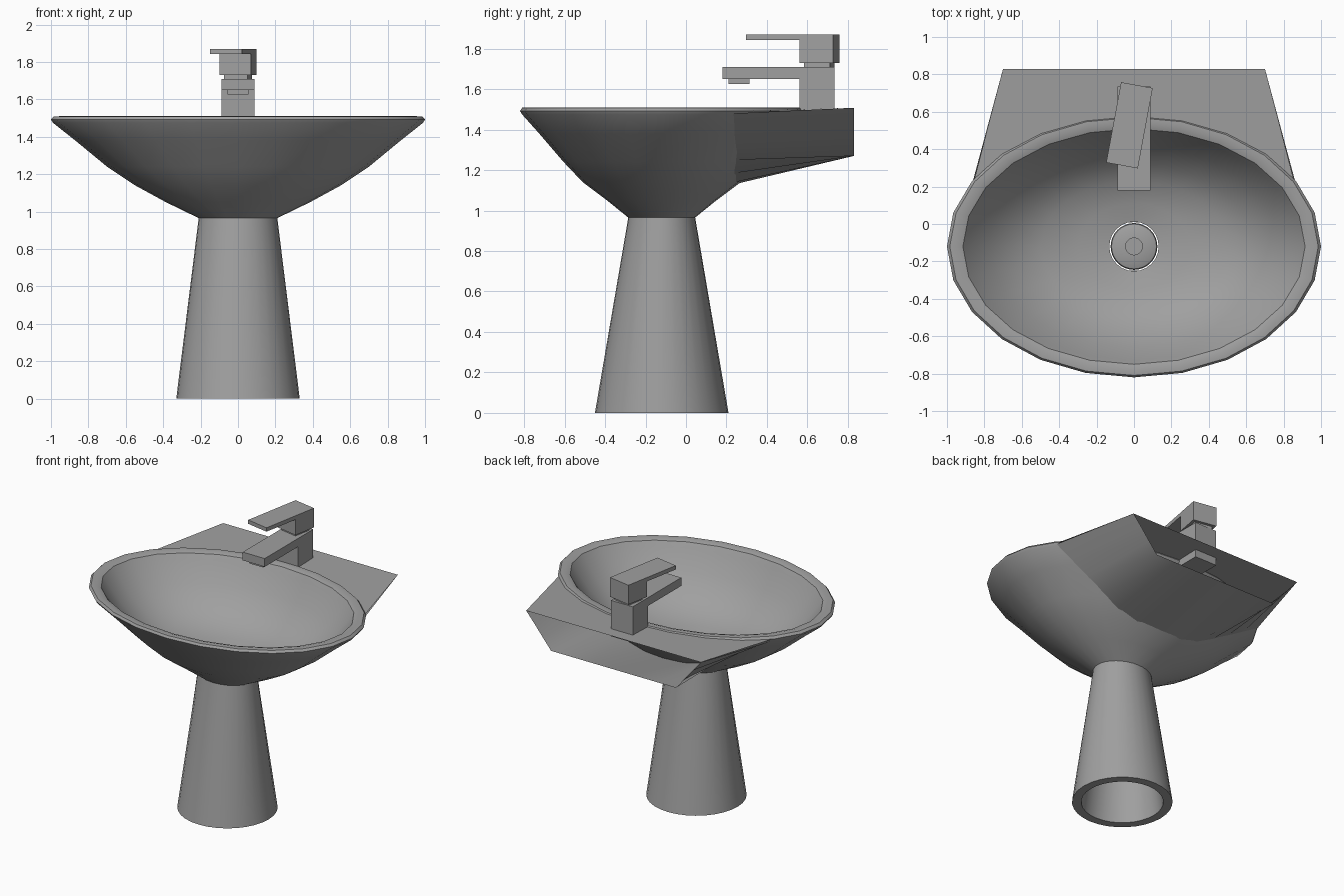
import bpy, bmesh, math
from mathutils import Matrix

if "Cube" in bpy.data.objects:
    bpy.data.objects.remove(bpy.data.objects["Cube"])

CY = -0.12   # bowl and pedestal axis
SEG = 24

grey = bpy.data.materials.new("grey ceramic")
grey.diffuse_color = (0.35, 0.35, 0.35, 1)
grey.use_nodes = True
grey.node_tree.nodes["Principled BSDF"].inputs["Base Color"].default_value = grey.diffuse_color


def finish(name, bm, smooth=True, recalc=True):
    if recalc:
        bmesh.ops.recalc_face_normals(bm, faces=bm.faces)
    me = bpy.data.meshes.new(name)
    bm.to_mesh(me)
    bm.free()
    ob = bpy.data.objects.new(name, me)
    bpy.context.collection.objects.link(ob)
    me.materials.append(grey)
    if smooth:
        bpy.ops.object.select_all(action='DESELECT')
        ob.select_set(True)
        bpy.context.view_layer.objects.active = ob
        bpy.ops.object.shade_smooth_by_angle(angle=math.radians(35))
    return ob


def oval(name, rings, seg=SEG, closed=False, cap=False):
    """Loft elliptical rings (rx, ry, z) around the bowl axis."""
    bm = bmesh.new()
    loops = []
    for rx, ry, z in rings:
        loops.append([bm.verts.new((rx * math.cos(2 * math.pi * i / seg),
                                    CY + ry * math.sin(2 * math.pi * i / seg), z))
                      for i in range(seg)])
    pairs = list(zip(loops, loops[1:])) + ([(loops[-1], loops[0])] if closed else [])
    for a, b in pairs:
        for i in range(seg):
            j = (i + 1) % seg
            bm.faces.new((a[i], a[j], b[j], b[i]))
    if cap:
        bm.faces.new(loops[-1])
    return finish(name, bm)


def ruled(name, a, b):
    """Strip of quads between two point rows."""
    bm = bmesh.new()
    va, vb = [bm.verts.new(p) for p in a], [bm.verts.new(p) for p in b]
    for i in range(len(a) - 1):
        bm.faces.new((va[i], va[i + 1], vb[i + 1], vb[i]))
    return finish(name, bm, recalc=False)


def box(name, lo, hi, pivot=(0, 0), angle=0):
    bm = bmesh.new()
    bmesh.ops.create_cube(bm, size=1)
    for v in bm.verts:
        v.co = [lo[k] + (v.co[k] + 0.5) * (hi[k] - lo[k]) for k in range(3)]
    bm.transform(Matrix.Translation((pivot[0], pivot[1], 0)) @ Matrix.Rotation(angle, 4, 'Z'))
    return finish(name, bm, smooth=False)


# Basin: outer shell, rounded rim, inner bowl down to the drain hole
outer = [(0.21, 0.165, 0.965), (0.385, 0.27, 1.05), (0.55, 0.39, 1.14),
         (0.70, 0.485, 1.24), (0.87, 0.605, 1.38), (0.99, 0.69, 1.475)]
rim = [(1.0, 0.70, 1.492), (0.985, 0.69, 1.508), (0.95, 0.66, 1.51), (0.915, 0.63, 1.50)]
inner = [(0.89, 0.61, 1.465), (0.78, 0.54, 1.33), (0.64, 0.44, 1.22),
         (0.50, 0.35, 1.15), (0.30, 0.23, 1.11), (0.132, 0.132, 1.09)]
oval("basin", outer + rim + inner)

# Deck: flat ledge from the rim to the straight back edge
arc = [math.radians(30 + 15 * i) for i in range(9)]
front = [(0.99 * math.cos(t), CY + 0.69 * math.sin(t), 1.48 + 0.02 * math.sin(t)) for t in arc]
back = [(0.70 - 0.175 * i, 0.83, 1.508) for i in range(9)]
ruled("deck", back, front)

# Skirt: open-backed flared shell below the deck, running into the basin
half_front = [(0.86, 0.235, 1.48), (0.74, 0.24, 1.41), (0.60, 0.24, 1.325), (0.47, 0.24, 1.25),
              (0.34, 0.24, 1.185), (0.18, 0.24, 1.14), (0, 0.24, 1.13)]
half_back = [(0.70, 0.83, 1.508), (0.633, 0.83, 1.43), (0.567, 0.83, 1.35), (0.50, 0.83, 1.27),
             (0.34, 0.83, 1.27), (0.17, 0.83, 1.27), (0, 0.83, 1.27)]


def mirrored(pts):
    return pts + [(-x, y, z) for x, y, z in reversed(pts[:-1])]


ruled("skirt", mirrored(half_front), mirrored(half_back))

# Pedestal: hollow tapering column
oval("pedestal", [(0.33, 0.33, 0), (0.21, 0.165, 0.967), (0.17, 0.13, 0.967), (0.27, 0.27, 0)],
     seg=32, closed=True)

# Drain plug with a small centre button
oval("drain", [(0.11, 0.11, 1.06), (0.125, 0.125, 1.085), (0.12, 0.12, 1.105),
               (0.09, 0.09, 1.115), (0.045, 0.045, 1.118), (0.045, 0.045, 1.108)],
     seg=32, cap=True)

# Tap: body, spout, nozzle, then a swivelled neck and lever
box("tap_body", (-0.088, 0.56, 1.45), (0.088, 0.735, 1.65))
box("tap_spout", (-0.088, 0.18, 1.65), (0.088, 0.735, 1.71))
box("tap_nozzle", (-0.055, 0.21, 1.625), (0.055, 0.315, 1.65))
turn = dict(pivot=(0, 0.659), angle=math.radians(-10.5))
box("tap_neck", (-0.065, -0.065, 1.71), (0.065, 0.065, 1.73), **turn)
box("lever_block", (-0.086, -0.085, 1.73), (0.086, 0.085, 1.87), **turn)
box("lever_handle", (-0.086, -0.352, 1.842), (0.086, -0.085, 1.87), **turn)
